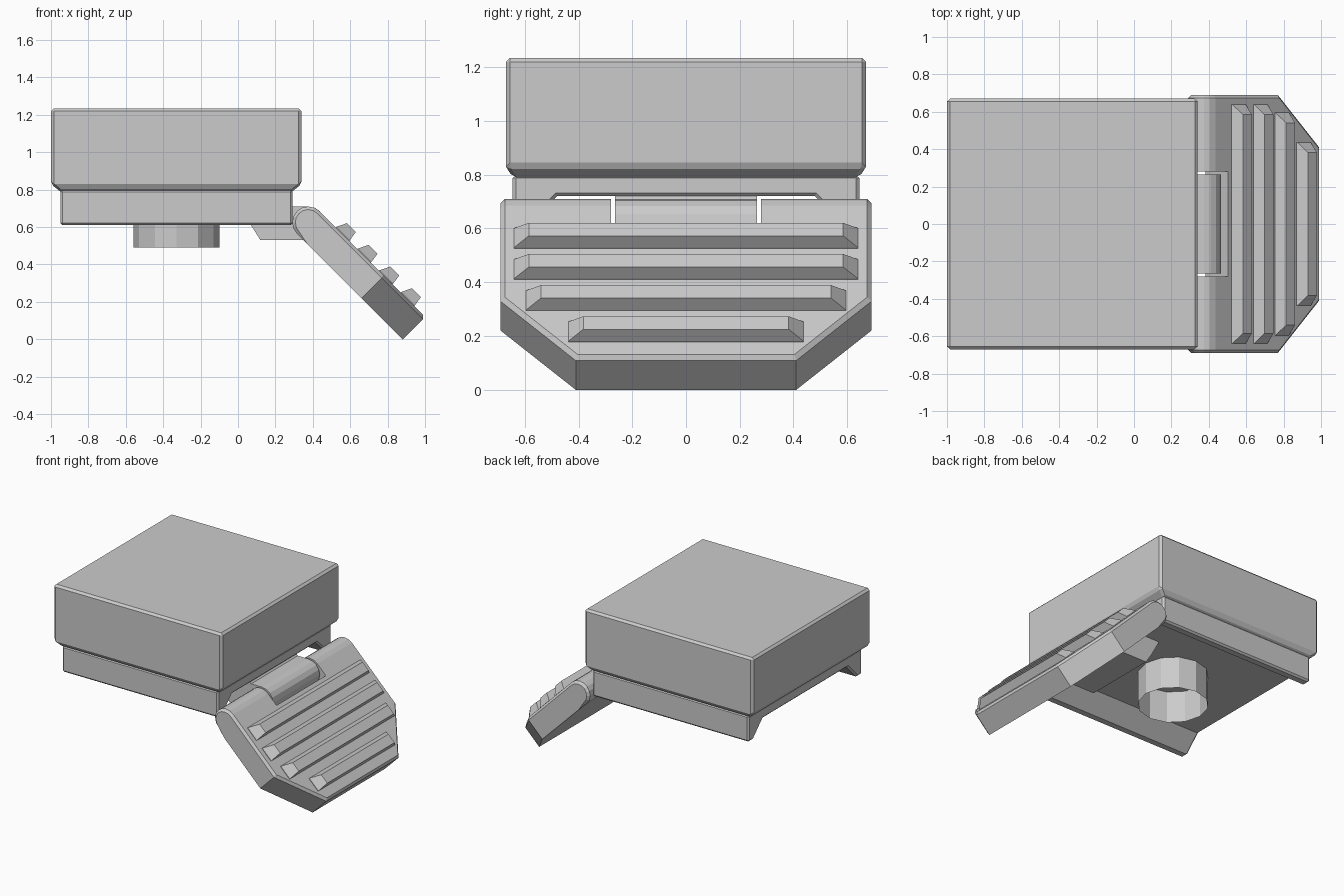
import bpy, bmesh, math
from mathutils import Vector

if "Cube" in bpy.data.objects:
    bpy.data.objects.remove(bpy.data.objects["Cube"])

HINGE = (0.375, 0, 0.625)      # lever axis
TILT = (0, math.pi / 4, 0)     # lever slopes 45 degrees down


def finish(bm, name, loc=(0, 0, 0), rot=(0, 0, 0), bevel=0):
    bmesh.ops.recalc_face_normals(bm, faces=bm.faces)
    me = bpy.data.meshes.new(name)
    bm.to_mesh(me)
    bm.free()
    ob = bpy.data.objects.new(name, me)
    bpy.context.collection.objects.link(ob)
    ob.location, ob.rotation_euler = loc, rot
    if bevel:
        m = ob.modifiers.new("edge", 'BEVEL')
        m.width, m.segments = bevel, 1
        m.limit_method, m.angle_limit = 'ANGLE', math.radians(50)
    return ob


def loft(rings):
    """Closed solid through rings with equal point counts."""
    bm = bmesh.new()
    rows = [[bm.verts.new(p) for p in r] for r in rings]
    n = len(rows[0])
    for a, b in zip(rows, rows[1:]):
        for i in range(n):
            j = (i + 1) % n
            bm.faces.new((a[i], a[j], b[j], b[i]))
    bm.faces.new(rows[0][::-1])
    bm.faces.new(rows[-1])
    return bm


def rect(hx, hy, z, cx=0):
    return [(cx - hx, -hy, z), (cx + hx, -hy, z), (cx + hx, hy, z), (cx - hx, hy, z)]


def extrude_y(profile, half):
    return loft([[(x, y, z) for x, z in profile] for y in (-half, half)])


def arc(cx, cz, r, a0, a1, n):
    return [(cx + r * math.cos(math.radians(a0 + (a1 - a0) * i / n)),
             cz + r * math.sin(math.radians(a0 + (a1 - a0) * i / n))) for i in range(n + 1)]


# Upper housing with undercut chamfer
CX = -0.33
finish(loft([rect(0.62, 0.645, 0.79, CX), rect(0.67, 0.67, 0.83, CX),
             rect(0.67, 0.67, 1.235, CX)]), "upper_housing", bevel=0.015)

# Lower base, open channel running along x
half = [(0.645, 0.80), (0.645, 0.61), (0.59, 0.61), (0.48, 0.72)]
section = half + [(-y, z) for y, z in reversed(half)]
finish(loft([[(x, y, z) for y, z in section] for x in (-0.95, 0.292)]),
       "lower_base", bevel=0.012)

# Open tube under the base
bm = bmesh.new()
bmesh.ops.create_cone(bm, cap_ends=False, segments=12, radius1=0.23, radius2=0.23, depth=0.23)
finish(bm, "bottom_tube", (CX, 0, 0.607))

# Hinge lug reaching out from the base
lug = [(0.01, 0.72), (0.07, 0.61), (0.12, 0.53), (0.375, 0.53)]
lug += arc(0.375, 0.62, 0.09, -90, 90, 8)[1:] + [(0.29, 0.71), (0.28, 0.72)]
finish(extrude_y(lug, 0.265), "hinge_lug")

# Lever plate: rounded at the hinge, clipped corners at the tip
T, L, W = 0.085, 0.80, 0.69
bm = extrude_y(arc(0, 0, T, 90, 270, 8) + [(L, -T), (L, T)], W)
for s in (-1, 1):
    cut = bmesh.ops.bisect_plane(bm, geom=bm.verts[:] + bm.edges[:] + bm.faces[:],
                                 plane_co=(L, s * 0.41, 0),
                                 plane_no=Vector((0.28, s * 0.312, 0)).normalized(),
                                 clear_outer=True)
    bmesh.ops.holes_fill(bm, edges=[e for e in bm.edges if e.is_boundary])
bmesh.ops.recalc_face_normals(bm, faces=bm.faces)
rim = [e for e in bm.edges if e.calc_face_angle(0) > 0.8
       and all(v.co.z > T - 0.001 or v.co.x < 0.001 for v in e.verts)]
bmesh.ops.bevel(bm, geom=rim, offset=0.016, segments=1, affect='EDGES')
lever = finish(bm, "lever", HINGE, TILT)

# Slot in the lever around the lug
slot = finish(loft([rect(0.2, 0.28, z, -0.105) for z in (-0.2, 0.2)]),
              "slot_cutter", HINGE, TILT)
slot.hide_render = True
slot.hide_set(True)
m = lever.modifiers.new("slot", 'BOOLEAN')
m.operation, m.object, m.solver = 'DIFFERENCE', slot, 'EXACT'

# Grip ribs across the lever
for i, w in enumerate((0.64, 0.64, 0.595, 0.437)):
    u = 0.174 + 0.164 * i
    finish(loft([rect(0.051, w, T - 0.005, u),
                 rect(0.051, w, T + 0.004, u),
                 rect(0.034, w - 0.055, T + 0.058, u + 0.009)]),
           f"grip_rib_{i + 1}", HINGE, TILT)
